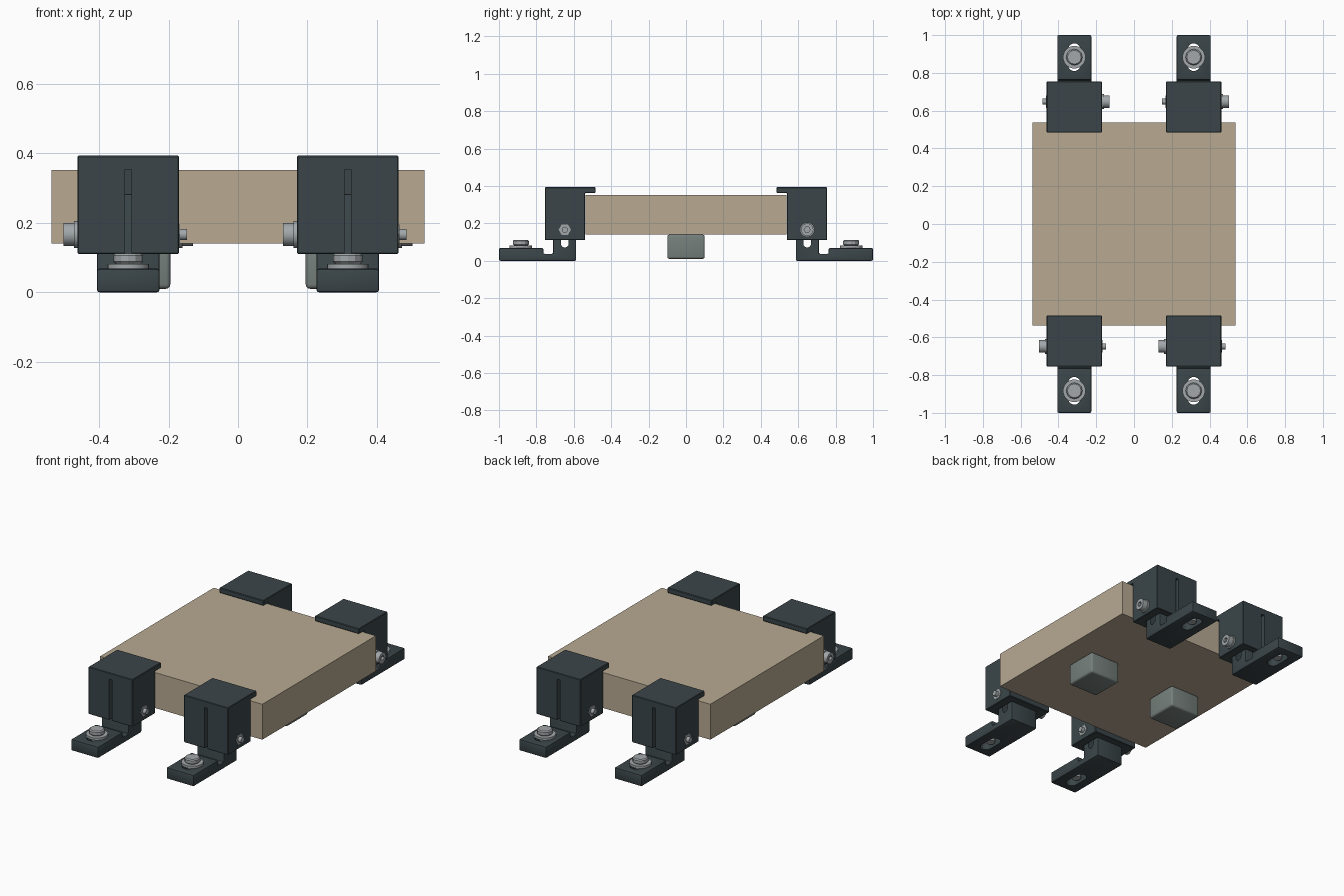
import bpy, bmesh
from math import pi, sin, cos
from mathutils import Matrix

cube = bpy.data.objects.get("Cube")
if cube:
    bpy.data.objects.remove(cube, do_unlink=True)


def material(name, rgb):
    m = bpy.data.materials.new(name)
    m.use_nodes = True
    color = (*rgb, 1)
    m.diffuse_color = color
    m.node_tree.nodes["Principled BSDF"].inputs["Base Color"].default_value = color
    return m


DARK = material("dark slate", (0.043, 0.06, 0.067))
TAN = material("tan board", (0.48, 0.40, 0.29))
STEEL = material("steel", (0.36, 0.39, 0.40))
PAD = material("grey rubber", (0.18, 0.215, 0.20))


def prism(name, points, axis, lo, hi, mat):
    """Extrude a closed outline along X (points are y,z) or Z (points are x,y)."""
    bm = bmesh.new()
    place = (lambda u, v, w: (w, u, v)) if axis == "X" else (lambda u, v, w: (u, v, w))
    face = bm.faces.new([bm.verts.new(place(u, v, lo)) for u, v in points])
    out = bmesh.ops.extrude_face_region(bm, geom=[face])
    moved = [g for g in out["geom"] if isinstance(g, bmesh.types.BMVert)]
    bmesh.ops.translate(bm, verts=moved, vec=place(0, 0, hi - lo))
    bmesh.ops.recalc_face_normals(bm, faces=bm.faces)
    mesh = bpy.data.meshes.new(name)
    bm.to_mesh(mesh)
    bm.free()
    mesh.materials.append(mat)
    obj = bpy.data.objects.new(name, mesh)
    bpy.context.collection.objects.link(obj)
    return obj


def rect(u0, u1, v0, v1):
    return [(u0, v0), (u1, v0), (u1, v1), (u0, v1)]


def ring(u, v, r, n=24):
    return [(u + r * cos(2 * pi * i / n), v + r * sin(2 * pi * i / n)) for i in range(n)]


def slot(u, v0, v1, r, n=10):
    top = [(u + r * cos(pi * i / n), v1 + r * sin(pi * i / n)) for i in range(n + 1)]
    return top + [(u - r * cos(pi * i / n), v0 - r * sin(pi * i / n)) for i in range(n + 1)]


def activate(obj):
    bpy.ops.object.select_all(action="DESELECT")
    obj.select_set(True)
    bpy.context.view_layer.objects.active = obj


def bevel(obj, width, segments=2):
    activate(obj)
    mod = obj.modifiers.new("bevel", "BEVEL")
    mod.width, mod.segments, mod.limit_method = width, segments, "ANGLE"
    bpy.ops.object.modifier_apply(modifier=mod.name)


def cut(obj, cutter):
    activate(obj)
    mod = obj.modifiers.new("cut", "BOOLEAN")
    mod.object, mod.operation, mod.solver = cutter, "DIFFERENCE", "EXACT"
    bpy.ops.object.modifier_apply(modifier=mod.name)
    bpy.data.objects.remove(cutter, do_unlink=True)


def smooth(obj):
    activate(obj)
    bpy.ops.object.shade_smooth_by_angle(angle=pi / 6)


# Board and the two pads below it
H = 0.537
board = prism("board", rect(-H, H, -H, H), "Z", 0.14, 0.352, TAN)
for side, x in (("left", 0.295), ("right", -0.295)):
    pad = prism(side + "_pad", rect(x - 0.1, x + 0.1, -0.1, 0.1), "Z", 0.01, 0.14, PAD)
    bevel(pad, 0.012, 3)
    smooth(pad)

# Clamp block with lip, hollow for the post and slit in the outer face
block = prism("clamp_block", [(-0.755, 0.11), (-0.54, 0.11), (-0.54, 0.362), (-0.484, 0.362),
                              (-0.484, 0.393), (-0.755, 0.393)], "X", -0.146, 0.146, DARK)
bevel(block, 0.003, 1)
cut(block, prism("hollow", rect(-0.096, 0.096, -0.718, -0.582), "Z", 0.05, 0.355, DARK))
cut(block, prism("slit", rect(-0.01, 0.01, -0.8, -0.7), "Z", 0.05, 0.354, DARK))

# Foot: base plate, thin neck and post
foot = prism("foot", [(-1, 0), (-0.587, 0), (-0.587, 0.283), (-0.711, 0.283), (-0.711, 0.037),
                      (-0.763, 0.037), (-0.763, 0.068), (-1, 0.068)], "X", -0.09, 0.09, DARK)
bevel(foot, 0.007)
BOLT_Y, BOLT_Z, PIN_Y = -0.648, 0.166, -0.883
cut(foot, prism("post_slot", slot(BOLT_Y, 0.092, 0.21, 0.021), "X", -0.2, 0.2, DARK))
cut(foot, prism("base_slot", slot(0, PIN_Y - 0.04, PIN_Y + 0.04, 0.033), "Z", -0.1, 0.2, DARK))

# Hold-down bolt through the base plate
pin_washer = prism("foot_washer", ring(0, PIN_Y, 0.06), "Z", 0.068, 0.082, STEEL)
pin_head = prism("foot_bolt_head", ring(0, PIN_Y, 0.043, 12), "Z", 0.082, 0.112, STEEL)
bevel(pin_head, 0.006, 1)
pin_shank = prism("foot_bolt_shank", ring(0, PIN_Y, 0.026), "Z", 0.012, 0.085, STEEL)

# Cross bolt through the block, with a socket head and a nut
cross_washer = prism("cross_washer", ring(BOLT_Y, BOLT_Z, 0.039), "X", -0.156, -0.146, STEEL)
cross_head = prism("cross_bolt_head", ring(BOLT_Y, BOLT_Z, 0.033), "X", -0.187, -0.156, STEEL)
cut(cross_head, prism("socket", ring(BOLT_Y, BOLT_Z, 0.016, 6), "X", -0.2, -0.172, STEEL))
cross_shank = prism("cross_bolt_shank", ring(BOLT_Y, BOLT_Z, 0.016), "X", -0.158, 0.169, STEEL)
nut = prism("cross_nut", ring(BOLT_Y, BOLT_Z, 0.033, 6), "X", 0.13, 0.149, STEEL)

parts = [block, foot, pin_washer, pin_head, pin_shank,
         cross_washer, cross_head, cross_shank, nut]
for part in (foot, pin_washer, pin_shank, cross_washer, cross_head, cross_shank):
    smooth(part)

# Place the clamp assembly at the four corners, turned around at the back
for end, angle in (("front", 0), ("back", pi)):
    for side, x in (("left", 0.316), ("right", -0.316)):
        spot = Matrix.Translation((x, 0, 0)) @ Matrix.Rotation(angle, 4, "Z")
        for part in parts:
            copy = bpy.data.objects.new(f"{end}_{side}_{part.name}", part.data)
            bpy.context.collection.objects.link(copy)
            copy.matrix_world = spot
for part in parts:
    bpy.data.objects.remove(part, do_unlink=True)
